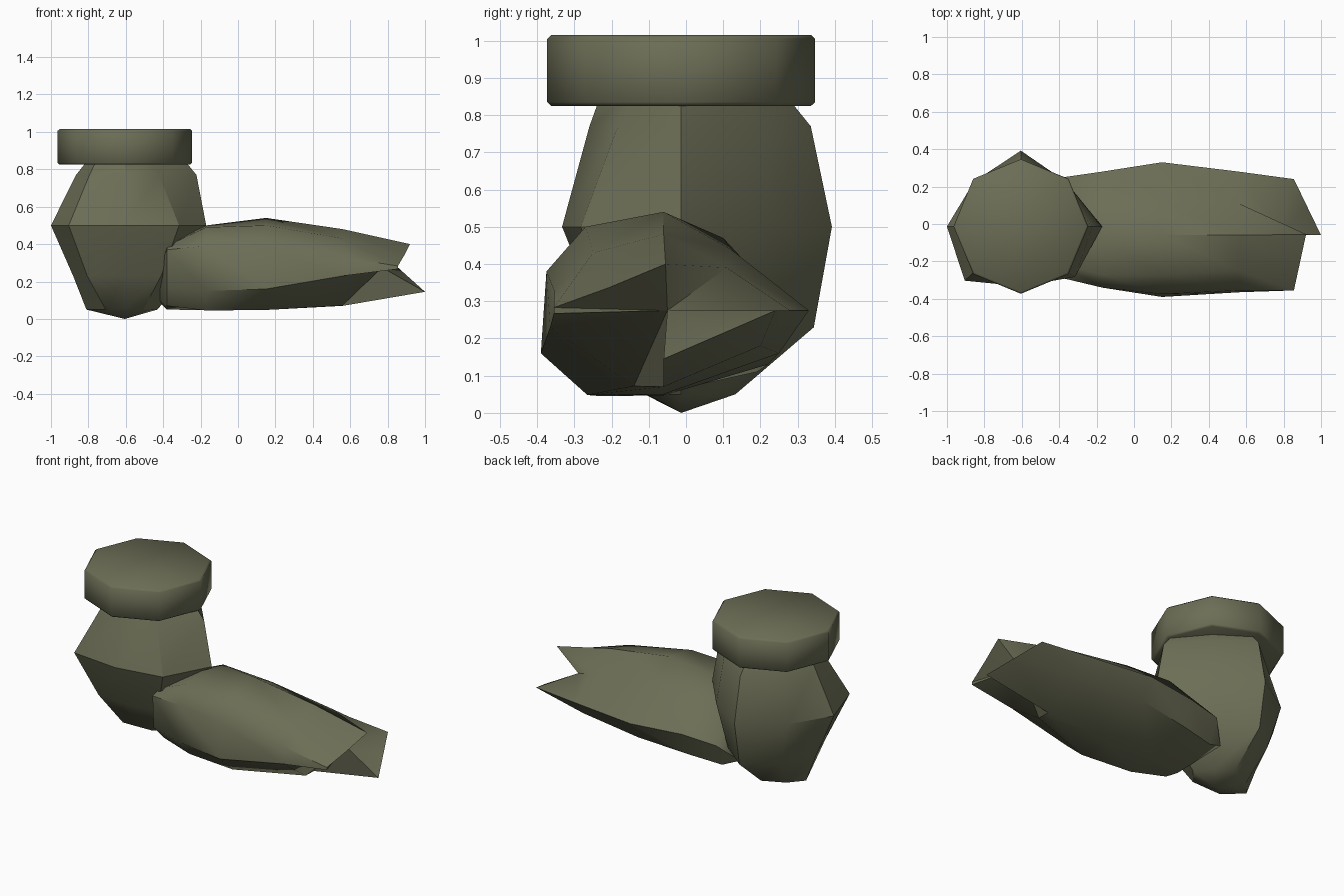
import bpy
import bmesh
from math import radians
from mathutils import Matrix, Vector

cube = bpy.data.objects.get("Cube")
if cube:
    bpy.data.objects.remove(cube, do_unlink=True)

OLIVE = (0.15, 0.155, 0.092, 1)
olive = bpy.data.materials.new("olive_cloth")
olive.use_nodes = True
olive.diffuse_color = OLIVE
shader = olive.node_tree.nodes["Principled BSDF"]
shader.inputs["Base Color"].default_value = OLIVE
shader.inputs["Roughness"].default_value = 0.8


def finish(bm, name, angle):
    bmesh.ops.recalc_face_normals(bm, faces=bm.faces)
    mesh = bpy.data.meshes.new(name)
    bm.to_mesh(mesh)
    bm.free()
    obj = bpy.data.objects.new(name, mesh)
    bpy.context.collection.objects.link(obj)
    mesh.materials.append(olive)
    bpy.ops.object.select_all(action="DESELECT")
    obj.select_set(True)
    bpy.context.view_layer.objects.active = obj
    bpy.ops.object.shade_smooth_by_angle(angle=radians(angle))


def loft(rings, first_tip, last_tip):
    """Skin a list of rings and close each end with a fan to a tip point."""
    bm = bmesh.new()
    loops = [[bm.verts.new(p) for p in ring] for ring in rings]
    count = len(loops[0])
    for a, b in zip(loops, loops[1:]):
        for i in range(count):
            j = (i + 1) % count
            bm.faces.new((a[i], a[j], b[j], b[i]))
    for loop, tip in ((loops[0], first_tip), (loops[-1], last_tip)):
        point = bm.verts.new(tip)
        for i in range(count):
            bm.faces.new((loop[i], loop[(i + 1) % count], point))
    bmesh.ops.remove_doubles(bm, verts=bm.verts, dist=0.001)
    return bm


# Eight-sided lid with a narrow bevel
AXIS = Vector((-0.605, -0.013, 0))
bm = bmesh.new()
bmesh.ops.create_cone(bm, cap_ends=True, segments=8, radius1=0.36, radius2=0.36,
                      depth=0.19, matrix=Matrix.Translation(AXIS + Vector((0, 0, 0.92))))
rims = [e for e in bm.edges if abs(e.verts[0].co.z - e.verts[1].co.z) < 0.01]
bmesh.ops.bevel(bm, geom=rims, offset=0.01, segments=1, affect="EDGES")
finish(bm, "lid", 46)

# Upright sack: one uneven outline, scaled per level (left, right, back, front, front corners)
outline = [(0.435, 0), (0.24, 0.24), (0, 0.405), (-0.25, 0.24),
           (-0.395, 0), (-0.3, -0.29), (0, -0.32), (0.29, -0.27)]
levels = [(0.05, 0.52, 0.4, 0.36, 0.3, 0.34), (0.23, 0.7, 0.75, 0.88, 0.66, 0.67),
          (0.5, 1, 1, 1, 1, 1), (0.77, 0.66, 0.88, 0.86, 0.77, 0.63),
          (0.85, 0.5, 0.73, 0.7, 0.68, 0.5)]
rings = []
for z, left, right, back, front, corner in levels:
    ring = []
    for x, y in outline:
        sx, sy = (right if x > 0 else left), (back if y > 0 else front)
        if x and y < 0:
            sx = sy = corner
        ring.append((AXIS.x + x * sx, AXIS.y + y * sy, z))
    rings.append(ring)
bm = loft(rings, AXIS, AXIS + Vector((0, 0, 0.85)))
finish(bm, "upright_sack", 33)

# Lying sack: (y, z) sections along its length, top first, then round the front
sections = [
    (-0.38, [(-0.06, 0.40), (-0.22, 0.39), (-0.29, 0.37), (-0.28, 0.17), (-0.18, 0.07),
             (-0.08, 0.05), (0.19, 0.11), (0.25, 0.25), (0.1, 0.38)]),
    (-0.17, [(-0.06, 0.50), (-0.27, 0.49), (-0.34, 0.39), (-0.32, 0.15), (-0.23, 0.045),
             (-0.06, 0.047), (0.22, 0.13), (0.28, 0.275), (0.1, 0.47)]),
    (0.15, [(-0.06, 0.54), (-0.27, 0.50), (-0.375, 0.38), (-0.39, 0.16), (-0.265, 0.048),
            (-0.06, 0.05), (0.25, 0.16), (0.33, 0.275), (0.12, 0.44)]),
    (0.56, [(-0.06, 0.48), (-0.25, 0.43), (-0.355, 0.33), (-0.365, 0.23), (-0.14, 0.072),
            (-0.06, 0.07), (0.2, 0.18), (0.28, 0.275), (0.11, 0.39)]),
]
rings = [[(x, y, z) for y, z in section] for x, section in sections]

# Pinched end: two opposite beaks, with the other two quarters drawn in to one point
top, front, bottom, back = map(Vector, ((0.92, -0.055, 0.4), (0.855, -0.355, 0.275),
                                        (1, -0.06, 0.145), (0.855, 0.24, 0.275)))
pinch = Vector((0.77, -0.05, 0.275))
step = Vector((0, 0, 0.008))
rings.append([top, top.lerp(front, 0.5), front + step, front - step, pinch,
              bottom, bottom.lerp(back, 0.5), back, pinch])
bm = loft(rings, (-0.48, 0.16, 0.15), pinch)
finish(bm, "lying_sack", 40)
